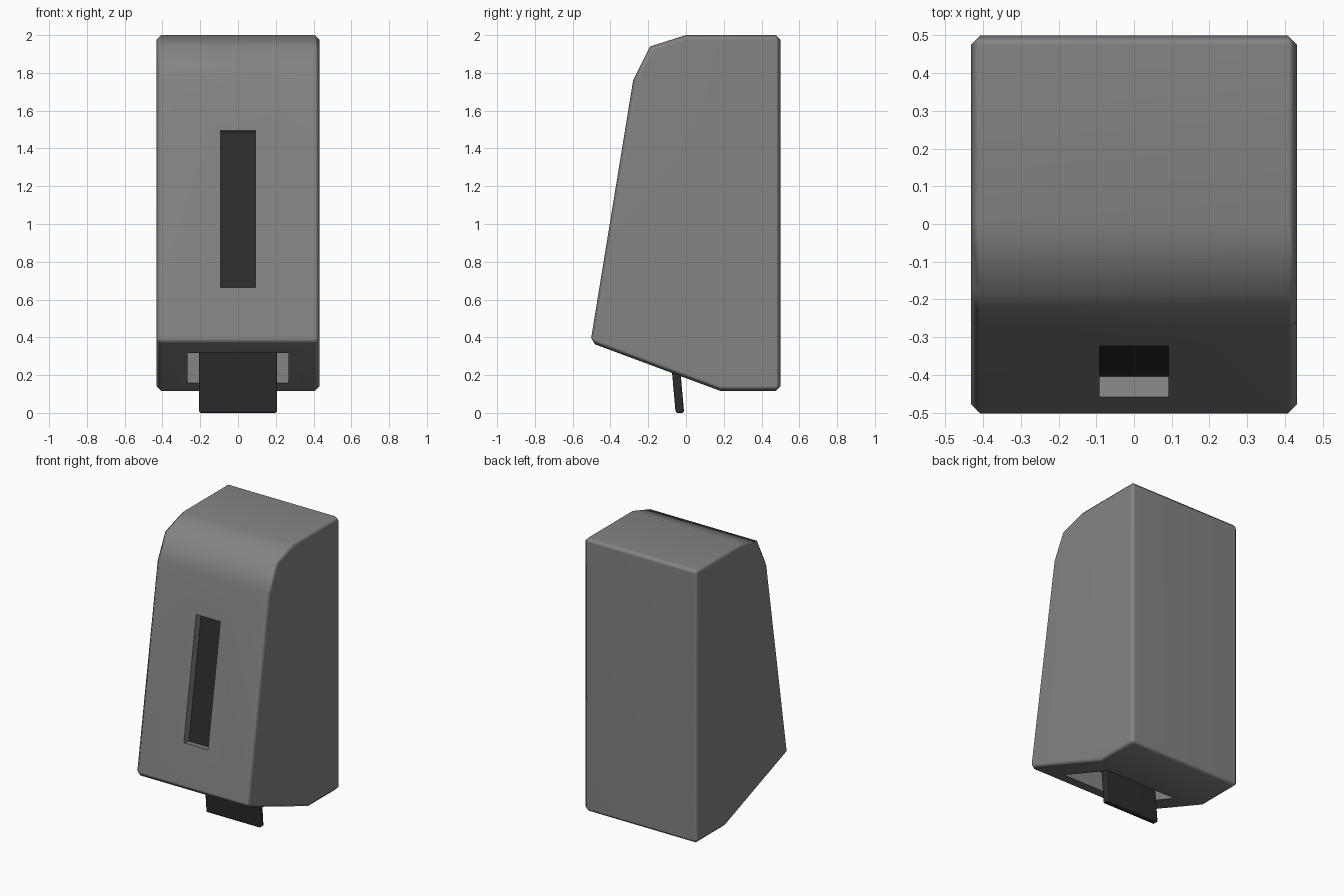
import bpy, bmesh, math

if "Cube" in bpy.data.objects:
    bpy.data.objects.remove(bpy.data.objects["Cube"])


def prism(name, profile, half_width):
    """Extrude a (y, z) profile across x, symmetric about x = 0."""
    bm = bmesh.new()
    face = bm.faces.new([bm.verts.new((-half_width, y, z)) for y, z in profile])
    ext = bmesh.ops.extrude_face_region(bm, geom=[face])
    verts = [g for g in ext["geom"] if isinstance(g, bmesh.types.BMVert)]
    bmesh.ops.translate(bm, verts=verts, vec=(2 * half_width, 0, 0))
    bmesh.ops.recalc_face_normals(bm, faces=bm.faces)
    mesh = bpy.data.meshes.new(name)
    bm.to_mesh(mesh)
    bm.free()
    obj = bpy.data.objects.new(name, mesh)
    bpy.context.collection.objects.link(obj)
    return obj


def select(obj):
    bpy.ops.object.select_all(action='DESELECT')
    obj.select_set(True)
    bpy.context.view_layer.objects.active = obj


def bevel(obj, width, angle):
    mod = obj.modifiers.new("bevel", 'BEVEL')
    mod.width, mod.segments = width, 1
    mod.limit_method, mod.angle_limit = 'ANGLE', math.radians(angle)
    select(obj)
    bpy.ops.object.modifier_apply(modifier=mod.name)


def cut(obj, cutter):
    mod = obj.modifiers.new("cut", 'BOOLEAN')
    mod.operation, mod.solver, mod.object = 'DIFFERENCE', 'EXACT', cutter
    select(obj)
    bpy.ops.object.modifier_apply(modifier=mod.name)
    bpy.data.objects.remove(cutter)


def smooth(obj):
    select(obj)
    bpy.ops.object.shade_smooth_by_angle(angle=math.radians(55))
    mod = obj.modifiers.new("weighted_normals", 'WEIGHTED_NORMAL')
    mod.keep_sharp = True


def material(name, level):
    mat = bpy.data.materials.new(name)
    mat.diffuse_color = (level, level, level, 1)
    mat.use_nodes = True
    mat.node_tree.nodes["Principled BSDF"].inputs["Base Color"].default_value = mat.diffuse_color
    return mat


def front_y(z):
    """Y of the sloping front face at height z."""
    return -0.28 - (1.76 - z) * 0.163


def sloped_slab(z0, z1, d0, d1):
    """Profile parallel to the front face, between two depths behind it."""
    return [(front_y(z) + d, z - 0.163 * d)
            for z, d in ((z0, d0), (z1, d0), (z1, d1), (z0, d1))]


# Housing
housing = prism("housing", [(0.5, 2.0), (0.0, 2.0), (-0.19, 1.94), (-0.28, 1.76),
                            (-0.506, 0.372), (0.18, 0.117), (0.5, 0.117)], 0.432)
bevel(housing, 0.025, 50)

# Front window recess and underside opening
cut(housing, prism("window_cutter", sloped_slab(0.663, 1.495, -0.1, 0.06), 0.092))
cut(housing, prism("opening_cutter", [(-0.36, 0.0), (0.07, 0.0),
                                      (0.07, 0.45), (-0.36, 0.45)], 0.267))
smooth(housing)

# Dark window at the bottom of the recess
window = prism("window", sloped_slab(0.663, 1.495, 0.055, 0.065), 0.092)

# Push lever hanging out of the opening
lever = prism("push_lever", [(-0.055, 0.0), (-0.01, 0.0), (-0.05, 0.45), (-0.095, 0.45)], 0.207)
bevel(lever, 0.008, 50)
smooth(lever)

# Colours
housing.data.materials.append(material("grey_plastic", 0.23))
dark = material("dark_plastic", 0.025)
for part in (window, lever):
    part.data.materials.append(dark)
